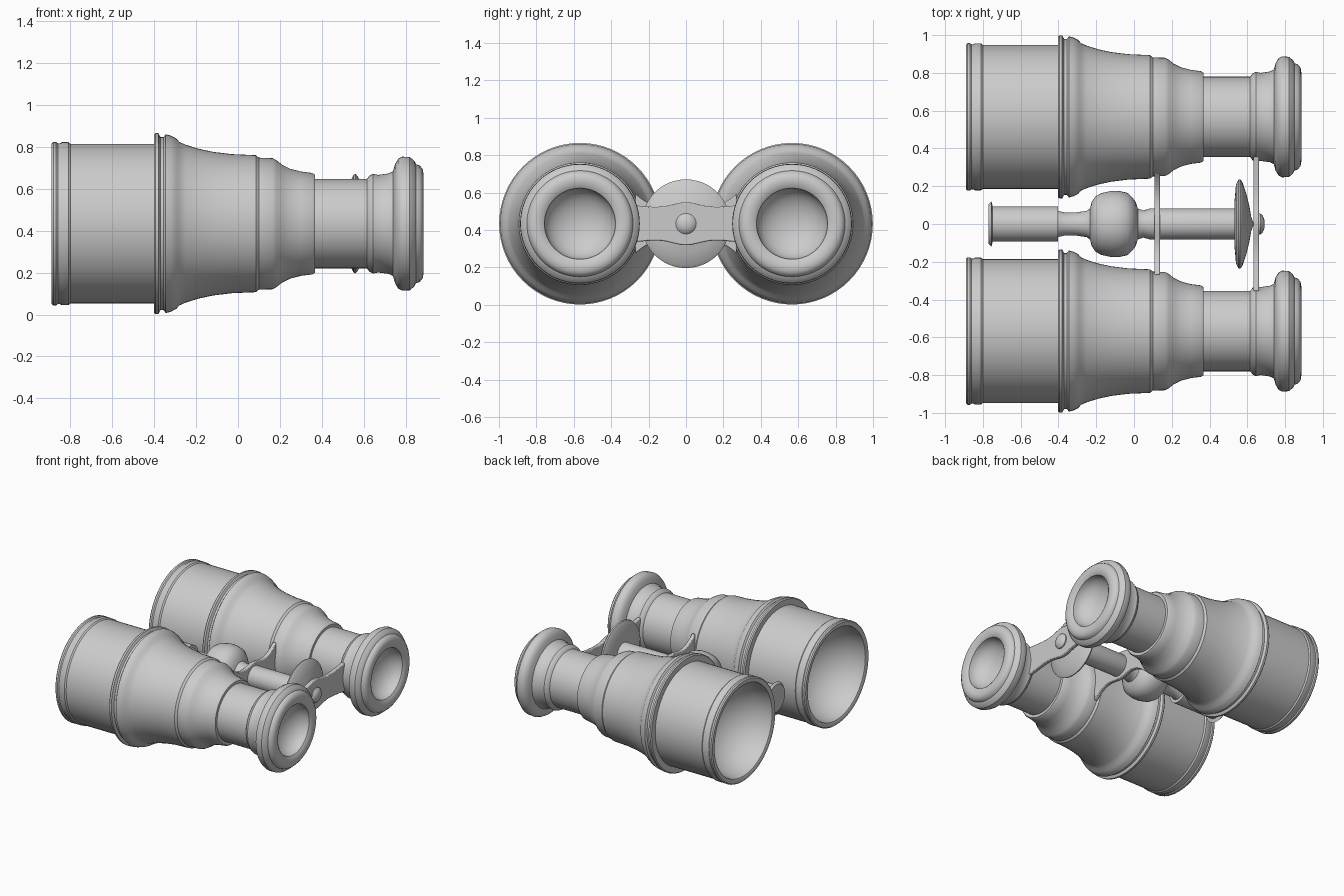
import bpy
import bmesh
import math

cube = bpy.data.objects.get("Cube")
if cube:
    bpy.data.objects.remove(cube, do_unlink=True)

AXIS_Z = 0.434
BARREL_Y = 0.567

grey = bpy.data.materials.new("light_grey")
grey.use_nodes = True
grey.diffuse_color = (0.6, 0.6, 0.6, 1)
grey.node_tree.nodes["Principled BSDF"].inputs["Base Color"].default_value = (0.6, 0.6, 0.6, 1)


def finish(name, bm, angle=35):
    bmesh.ops.recalc_face_normals(bm, faces=bm.faces)
    mesh = bpy.data.meshes.new(name)
    bm.to_mesh(mesh)
    bm.free()
    mesh.materials.append(grey)
    obj = bpy.data.objects.new(name, mesh)
    bpy.context.collection.objects.link(obj)
    bpy.ops.object.select_all(action='DESELECT')
    obj.select_set(True)
    bpy.context.view_layer.objects.active = obj
    bpy.ops.object.shade_smooth_by_angle(angle=math.radians(angle))
    return obj


def lathe(name, profile, y=0, steps=64):
    """Turn (x, radius) points around a lengthwise axis."""
    bm = bmesh.new()
    verts = [bm.verts.new((x, y, AXIS_Z + r)) for x, r in profile]
    edges = [bm.edges.new(pair) for pair in zip(verts, verts[1:])]
    bmesh.ops.spin(bm, geom=verts + edges, cent=(0, y, AXIS_Z), axis=(1, 0, 0),
                   angle=math.tau, steps=steps)
    bmesh.ops.remove_doubles(bm, verts=bm.verts, dist=0.0004)
    return finish(name, bm)


def bowl(x, radius, depth, steps=8):
    """Concave lens profile from its rim to the axis."""
    angles = [math.pi / 2 * i / steps for i in range(steps + 1)]
    return [(x + depth * math.sin(a), radius * math.cos(a)) for a in angles]


def strap(name, x, thickness, half_width, height):
    """Flat bridge across the gap, its half height given by a rule."""
    bm = bmesh.new()
    n = 40
    ys = [half_width * (2 * i / n - 1) for i in range(n + 1)]
    outline = [(y, height(y)) for y in ys] + [(y, -height(y)) for y in reversed(ys)]
    face = bm.faces.new([bm.verts.new((x, y, AXIS_Z + h)) for y, h in outline])
    out = bmesh.ops.extrude_face_region(bm, geom=[face])
    moved = [v for v in out["geom"] if isinstance(v, bmesh.types.BMVert)]
    bmesh.ops.translate(bm, verts=moved, vec=(thickness, 0, 0))
    obj = finish(name, bm)
    bevel = obj.modifiers.new("soft_edges", 'BEVEL')
    bevel.width = 0.006
    bevel.segments = 2
    return obj


# Barrel outline from the wide end to the eyepiece
barrel = [
    (-0.885, 0.35), (-0.89, 0.36), (-0.89, 0.382), (-0.882, 0.39), (-0.868, 0.39),
    (-0.86, 0.384), (-0.85, 0.384), (-0.842, 0.389), (-0.81, 0.389), (-0.80, 0.381),
    (-0.402, 0.381), (-0.402, 0.425), (-0.394, 0.432), (-0.38, 0.432), (-0.37, 0.413),
    (-0.355, 0.413), (-0.345, 0.427), (-0.32, 0.42), (-0.295, 0.407), (-0.28, 0.39),
    (-0.25, 0.377), (-0.19, 0.358), (-0.12, 0.343), (-0.03, 0.332), (0.085, 0.327),
    (0.10, 0.315), (0.165, 0.313), (0.185, 0.302), (0.21, 0.282), (0.25, 0.262),
    (0.30, 0.249), (0.355, 0.242), (0.367, 0.234), (0.367, 0.213), (0.615, 0.213),
    (0.628, 0.23), (0.645, 0.238), (0.67, 0.233), (0.72, 0.24), (0.74, 0.25),
    (0.75, 0.285), (0.765, 0.31), (0.785, 0.32), (0.82, 0.318), (0.842, 0.30),
    (0.85, 0.284), (0.868, 0.278), (0.882, 0.26), (0.886, 0.235), (0.88, 0.205),
    (0.87, 0.19),
]
front_lens = list(reversed(bowl(-0.885, 0.35, 0.32)))
eye_lens = bowl(0.87, 0.19, -0.13)
for side, sign in (("left", 1), ("right", -1)):
    lathe(side + "_barrel", front_lens + barrel[1:-1] + eye_lens, sign * BARREL_Y)

# Focus shaft, its swelling and the end cap
lathe("focus_shaft", [
    (-0.77, 0), (-0.77, 0.105), (-0.755, 0.12), (-0.748, 0.093), (-0.402, 0.093),
    (-0.402, 0.07), (-0.37, 0.061), (-0.30, 0.062), (-0.25, 0.07), (-0.233, 0.082),
    (-0.225, 0.115), (-0.205, 0.145), (-0.175, 0.163), (-0.12, 0.175), (-0.08, 0.175),
    (-0.035, 0.165), (-0.01, 0.142), (0.01, 0.115), (0.02, 0.082), (0.05, 0.072),
    (0.085, 0.082), (0.54, 0.082), (0.54, 0)], steps=48)

# Focus wheel
lathe("focus_wheel", [
    (0.532, 0), (0.532, 0.12), (0.54, 0.21), (0.552, 0.234), (0.562, 0.237),
    (0.574, 0.222), (0.595, 0.16), (0.612, 0.09), (0.62, 0.04), (0.635, 0)], steps=48)

# Bridges between the barrels
strap("eyepiece_bridge", 0.632, 0.03, 0.355,
      lambda y: 0.082 + 0.033 * math.exp(-(y / 0.1) ** 2) + 0.02 * (y / 0.3) ** 2)
strap("middle_bridge", 0.108, 0.03, 0.27,
      lambda y: 0.075 + 0.03 * math.exp(-(y / 0.1) ** 2) + 0.085 * abs(y / 0.27) ** 3)

# Bolt on the eyepiece bridge
lathe("bridge_bolt", [
    (0.65, 0), (0.65, 0.055), (0.67, 0.055), (0.682, 0.044), (0.69, 0.022), (0.692, 0)],
    steps=32)
